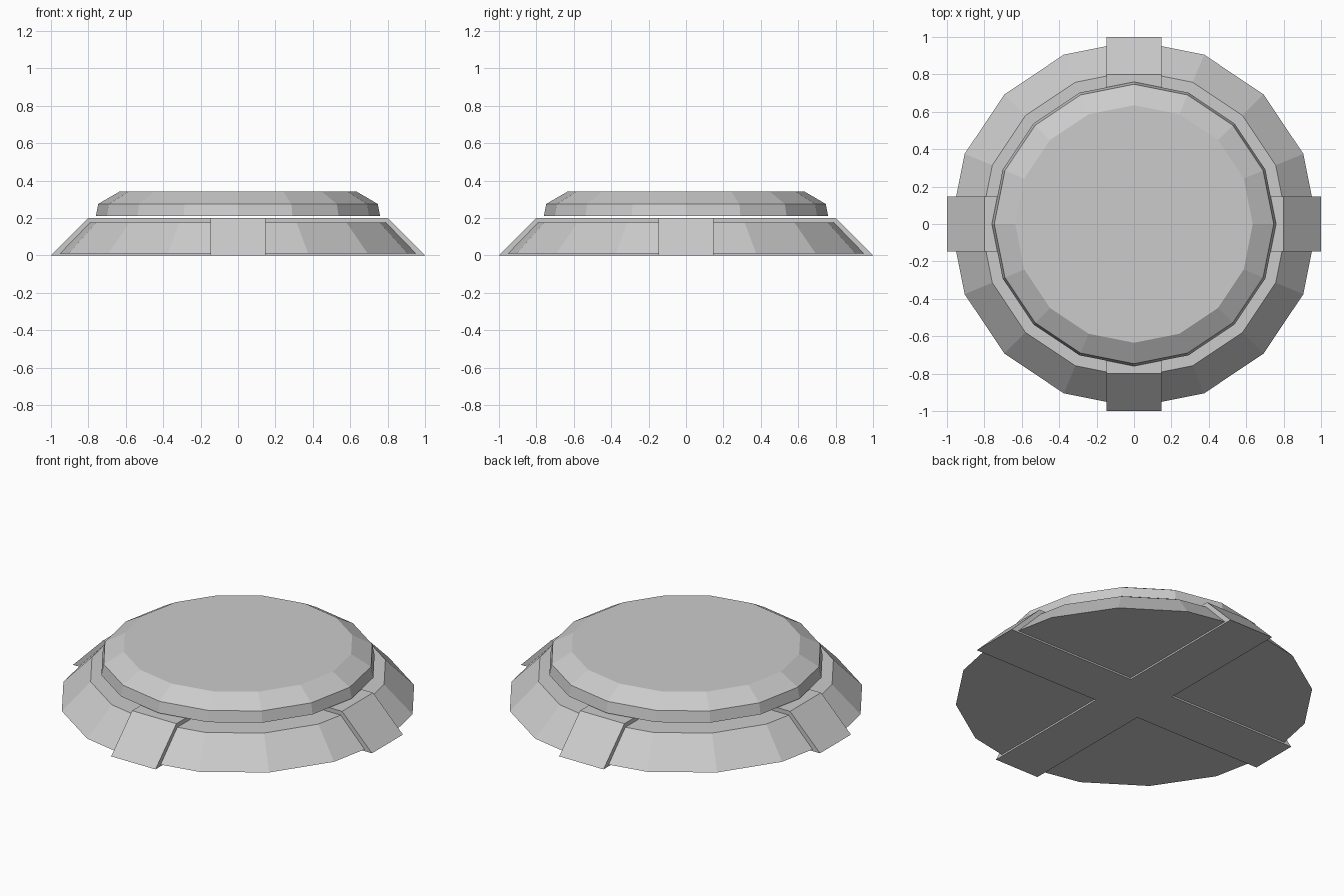
import bpy
from math import sin, cos, pi

if "Cube" in bpy.data.objects:
    bpy.data.objects.remove(bpy.data.objects["Cube"])

SIDES = 16
HALF_BAR = 0.148


def loft(name, rings):
    """Closed flat-shaded solid from stacked rings of equal point count."""
    n = len(rings[0])
    verts = [p for ring in rings for p in ring]
    faces = [tuple(reversed(range(n)))]
    for r in range(len(rings) - 1):
        a, b = r * n, (r + 1) * n
        faces += [(a + i, a + (i + 1) % n, b + (i + 1) % n, b + i) for i in range(n)]
    faces.append(tuple(range(len(verts) - n, len(verts))))
    mesh = bpy.data.meshes.new(name)
    mesh.from_pydata(verts, [], faces)
    mesh.update()
    obj = bpy.data.objects.new(name, mesh)
    bpy.context.collection.objects.link(obj)
    return obj


def circle(radius, z):
    return [(radius * cos(2 * pi * i / SIDES), radius * sin(2 * pi * i / SIDES), z)
            for i in range(SIDES)]


def plus_outline(reach, z):
    # one arm (two tip corners and an inner corner) turned four times
    w = HALF_BAR
    pts = []
    for k in range(4):
        c, s = round(cos(k * pi / 2)), round(sin(k * pi / 2))
        pts += [(x * c - y * s, x * s + y * c, z)
                for x, y in ((reach, -w), (reach, w), (w, w))]
    return pts


# Sloped base disc
loft("base_disc", [circle(0.98, 0.01), circle(0.82, 0.175)])

# Cross of two bars, standing slightly proud of the disc
loft("cross_bars", [plus_outline(1.0, 0.0), plus_outline(0.8, 0.2)])

# Bevelled cap, separated from the base by a thin gap
loft("top_cap", [circle(0.76, 0.21), circle(0.747, 0.275), circle(0.635, 0.34)])
